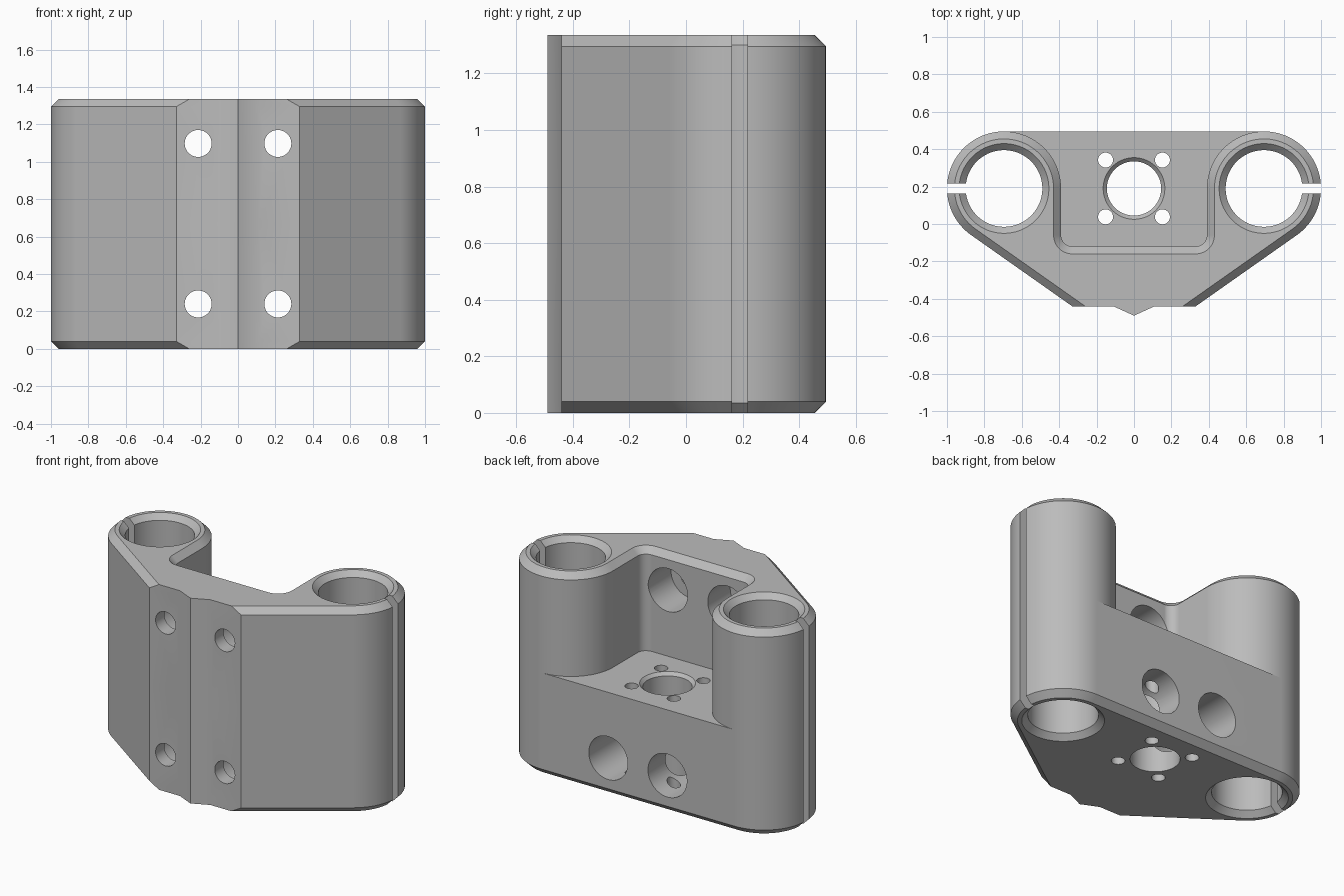
import bpy
import bmesh
from math import sin, cos, radians, acos, atan2, hypot, degrees
from mathutils import Matrix, Vector

cube = bpy.data.objects.get("Cube")
if cube:
    bpy.data.objects.remove(cube, do_unlink=True)

# Main dimensions
HEIGHT, FLOOR, CHAMFER = 1.335, 0.667, 0.04
TUBE_X, TUBE_Y, TUBE_R = 0.695, 0.19, 0.305
FRONT_X, FRONT_Y = 0.33, -0.44

metal = bpy.data.materials.new("machined grey")
metal.use_nodes = True
grey = (0.5, 0.5, 0.5, 1)
metal.diffuse_color = grey
metal.node_tree.nodes["Principled BSDF"].inputs["Base Color"].default_value = grey


def arc(cx, cy, r, inset_r, start, end, steps):
    """Points on an arc, each paired with its chamfered position."""
    points = []
    for i in range(steps + 1):
        a = radians(start + (end - start) * i / steps)
        points.append((Vector((cx + r * cos(a), cy + r * sin(a))),
                       Vector((cx + inset_r * cos(a), cy + inset_r * sin(a)))))
    return points


def mirrored(points):
    return [(Vector((-p.x, p.y)), Vector((-q.x, q.y))) for p, q in reversed(points)]


# Outer path: back of left tube, round to the front nose, then mirrored
dx, dy = FRONT_X - TUBE_X, FRONT_Y - TUBE_Y
tangent = degrees(atan2(dy, dx) + acos(TUBE_R / hypot(dx, dy)))
slide = CHAMFER / cos(radians(tangent))
half = arc(TUBE_X, TUBE_Y, TUBE_R, TUBE_R - CHAMFER, 90, tangent, 40)
half.append((Vector((FRONT_X, FRONT_Y)), Vector((FRONT_X - slide, FRONT_Y))))
half.append((Vector((0.11, FRONT_Y)), Vector((0.11, FRONT_Y))))
nose = Vector((0, -0.49))
outer = half + [(nose, nose)] + mirrored(half)

# Inner path: pocket wall wrapping both tubes
pocket_half = arc(TUBE_X, TUBE_Y, TUBE_R, TUBE_R - CHAMFER, 90, 180, 24)[1:]
pocket_half += arc(0.33, -0.06, 0.06, 0.06 + CHAMFER, 0, -90, 10)
inner = mirrored(mirrored(pocket_half))
inner = [(Vector((-p.x, p.y)), Vector((-q.x, q.y))) for p, q in inner] + mirrored(
    [(Vector((-p.x, p.y)), Vector((-q.x, q.y))) for p, q in inner])

# Body: stacked loops, with the pocket floor part way up
bm = bmesh.new()


def loop(points, z, inset):
    return [bm.verts.new((*pair[inset], z)) for pair in points]


def strip(low, high, closed):
    count = len(low)
    for i in range(count if closed else count - 1):
        j = (i + 1) % count
        bm.faces.new((low[i], low[j], high[j], high[i]))


base = loop(outer, 0, 1)
skirt = loop(outer, CHAMFER, 0)
mid_outer = loop(outer, FLOOR, 0)
mid_inner = loop(inner, FLOOR, 0)
shoulder = loop(outer + inner, HEIGHT - CHAMFER, 0)
crown = loop(outer + inner, HEIGHT, 1)
bm.faces.new(base)
strip(base, skirt, True)
strip(skirt, mid_outer, True)
strip(mid_outer + mid_inner, shoulder, True)
strip(shoulder, crown, True)
bm.faces.new(crown)
bm.faces.new([mid_outer[-1]] + mid_inner + [mid_outer[0]])
bmesh.ops.recalc_face_normals(bm, faces=bm.faces)
mesh = bpy.data.meshes.new("clamp_block")
bm.to_mesh(mesh)
bm.free()
mesh.materials.append(metal)
block = bpy.data.objects.new("clamp_block", mesh)
bpy.context.collection.objects.link(block)

cutters = []


def cutter(name, bm):
    bmesh.ops.recalc_face_normals(bm, faces=bm.faces)
    data = bpy.data.meshes.new(name)
    bm.to_mesh(data)
    bm.free()
    data.materials.append(metal)
    ob = bpy.data.objects.new(name, data)
    ob.hide_render = True
    bpy.context.collection.objects.link(ob)
    cutters.append(ob)


def turned(name, x, y, z, profile, along_y=False, sides=64):
    """Cutter turned from (radius, distance) pairs, upright or along y."""
    bm = bmesh.new()
    rings = []
    for r, d in profile:
        ring = []
        for i in range(sides):
            a = radians(360 * (i + 0.5) / sides)
            u, v = r * cos(a), r * sin(a)
            co = (x + u, d, z + v) if along_y else (x + u, y + v, d)
            ring.append(bm.verts.new(co))
        rings.append(ring)
    for a, b in zip(rings, rings[1:]):
        for i in range(sides):
            j = (i + 1) % sides
            bm.faces.new((a[i], a[j], b[j], b[i]))
    bm.faces.new(rings[0])
    bm.faces.new(rings[-1])
    cutter(name, bm)


# Tube bores with countersunk ends, and the clamp slits
rim, bore, over = 0.24, 0.205, 0.05
sink = rim - bore
for side in (-1, 1):
    turned("tube_bore", side * TUBE_X, TUBE_Y, 0,
           [(rim + over, -over), (bore, sink), (bore, HEIGHT - sink),
            (rim + over, HEIGHT + over)])
    bm = bmesh.new()
    bmesh.ops.create_cube(bm, size=1, matrix=Matrix.Translation(
        (side * 0.97, TUBE_Y, HEIGHT / 2)) @ Matrix.Diagonal((0.3, 0.054, 2, 1)))
    cutter("clamp_slit", bm)

# Floor bore with chamfered rim, and its four screw holes
turned("floor_bore", 0, TUBE_Y, 0,
       [(0.145, -0.1), (0.145, FLOOR - 0.02), (0.195, FLOOR + 0.03)])
for sx in (-1, 1):
    for sy in (-1, 1):
        turned("floor_screw_hole", sx * 0.152, TUBE_Y + sy * 0.152, 0,
               [(0.04, -0.1), (0.04, FLOOR + 0.1)], sides=32)

# Front mounting holes, counterbored from the back
for sx in (-1, 1):
    for z in (0.24, 1.098):
        turned("mounting_hole", sx * 0.213, 0, z,
               [(0.072, -0.6), (0.072, -0.35), (0.14, -0.35), (0.14, 0.7)], True)

# Cut everything, then remove the cutters
bpy.ops.object.select_all(action="DESELECT")
block.select_set(True)
bpy.context.view_layer.objects.active = block
for ob in cutters:
    mod = block.modifiers.new(ob.name, "BOOLEAN")
    mod.operation = "DIFFERENCE"
    mod.solver = "EXACT"
    mod.object = ob
    bpy.ops.object.modifier_apply(modifier=mod.name)
    bpy.data.objects.remove(ob, do_unlink=True)

# Smooth round walls, crisp edges
bpy.ops.object.shade_smooth_by_angle(angle=radians(25))
weighted = block.modifiers.new("weighted_normals", "WEIGHTED_NORMAL")
weighted.keep_sharp = True
